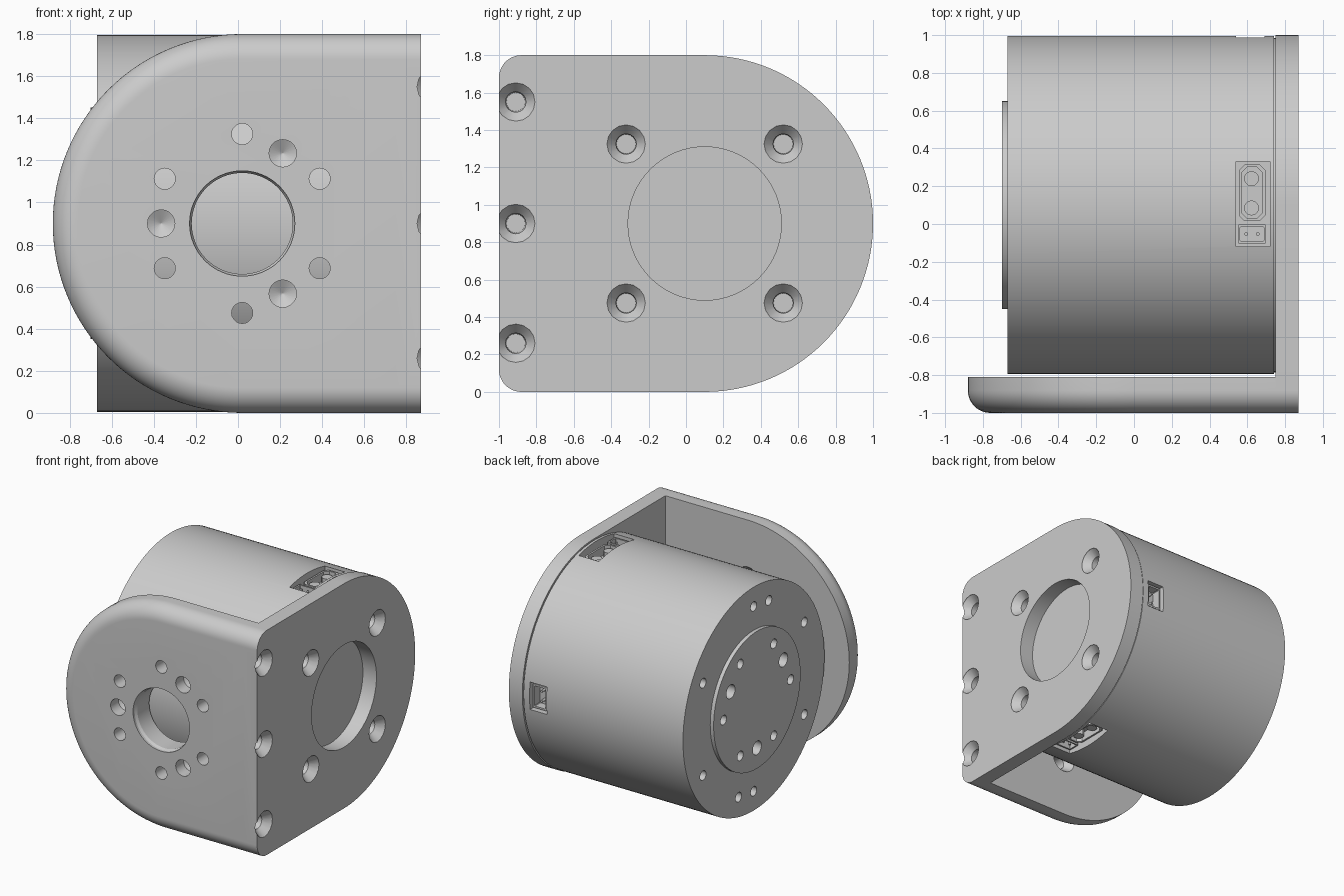
import bpy, bmesh, math
from math import sin, cos, pi, radians

cube = bpy.data.objects.get("Cube")
if cube:
    bpy.data.objects.remove(cube)

MID = 0.9      # height of every main axis
AXIS_Y = 0.1   # motor axis
HUB_X = 0.02   # front plate axis


def material(name, value):
    m = bpy.data.materials.new(name)
    m.use_nodes = True
    colour = (value, value, value, 1)
    m.diffuse_color = colour
    m.node_tree.nodes["Principled BSDF"].inputs["Base Color"].default_value = colour
    return m


GREY = material("light grey metal", 0.6)


def loft(bm, rings):
    """Closed solid skinned through rings of equal point count."""
    rows = [[bm.verts.new(p) for p in ring] for ring in rings]
    n = len(rows[0])
    for a, b in zip(rows, rows[1:]):
        for i in range(n):
            j = (i + 1) % n
            bm.faces.new((a[i], a[j], b[j], b[i]))
    bm.faces.new(rows[0])
    bm.faces.new(rows[-1][::-1])


def lathe(bm, axis, centre, profile, sides):
    """Turned solid: profile holds (position along axis, radius)."""
    u, v = centre
    rings = []
    for d, r in profile:
        ring = []
        for k in range(sides):
            t = 2 * pi * k / sides
            p = [u + r * cos(t), v + r * sin(t)]
            p.insert("xyz".index(axis), d)
            ring.append(p)
        rings.append(ring)
    loft(bm, rings)


def box(bm, x, y, z):
    loft(bm, [[(x[0], y[0], h), (x[1], y[0], h), (x[1], y[1], h), (x[0], y[1], h)] for h in z])


def polar(u, v, r, degrees):
    return u + r * cos(radians(degrees)), v + r * sin(radians(degrees))


def finish(name, bm, cutter=None):
    bmesh.ops.recalc_face_normals(bm, faces=bm.faces)
    mesh = bpy.data.meshes.new(name)
    bm.to_mesh(mesh)
    bm.free()
    ob = bpy.data.objects.new(name, mesh)
    bpy.context.collection.objects.link(ob)
    mesh.materials.append(GREY)
    if cutter:
        mod = ob.modifiers.new("holes", "BOOLEAN")
        mod.operation, mod.solver, mod.object = "DIFFERENCE", "EXACT", cutter
        bpy.context.view_layer.update()
        cut = bpy.data.meshes.new_from_object(
            ob.evaluated_get(bpy.context.evaluated_depsgraph_get()))
        ob.modifiers.clear()
        ob.data = cut
    ob.data.polygons.foreach_set("use_smooth", [True] * len(ob.data.polygons))
    ob.data.set_sharp_from_angle(angle=radians(25))
    return ob


def make_cutter(name, bm):
    ob = finish(name, bm)
    ob.hide_render = True
    return ob


# Countersunk holes in the side plate, three of them running into the front plate
bm = bmesh.new()
SINK = [(0.89, 0.105), (0.865, 0.102), (0.81, 0.055)]
for z in (0.26, 0.9, 1.55):
    lathe(bm, "x", (-0.91, z), SINK + [(0.45, 0.05)], 16)
for y in (-0.32, 0.52):
    for z in (0.475, 1.325):
        lathe(bm, "x", (y, z), SINK + [(0.7, 0.05)], 16)
lathe(bm, "x", (AXIS_Y, MID), [(0.92, 0.41), (0.7, 0.41)], 64)
side_cutter = make_cutter("side_hole_cutter", bm)

# Side plate: straight edges, rounded front corners and a half-round back
FILLET = 0.12
STEPS = 12


def side_outline(x):
    pts = [(x, *polar(AXIS_Y, MID, MID, -90 + 180 * k / 64)) for k in range(65)]
    for z, start in ((1.8 - FILLET, 90), (FILLET, 180)):
        pts += [(x, *polar(-1 + FILLET, z, FILLET, start + 90 * k / STEPS))
                for k in range(STEPS + 1)]
    return pts


bm = bmesh.new()
loft(bm, [side_outline(0.75), side_outline(0.87)])
finish("side_plate", bm, side_cutter)

# Holes through the front plate
bm = bmesh.new()
lathe(bm, "y", (HUB_X, MID), [(-1.05, 0.25), (-0.98, 0.25), (-0.96, 0.24), (-0.75, 0.24)], 64)
for k in range(6):
    c = polar(HUB_X, MID, 0.425, 30 + 60 * k)
    lathe(bm, "y", c, [(-1.05, 0.05), (-0.87, 0.05), (-0.81, 0.1), (-0.78, 0.1)], 20)
for k in range(3):
    c = polar(HUB_X, MID, 0.385, 60 + 120 * k)
    lathe(bm, "y", c, [(-1.05, 0.065), (-0.9, 0.065), (-0.865, 0.002)], 20)
front_cutter = make_cutter("front_hole_cutter", bm)


# Front plate: half-round end with a filleted outer rim
def front_outline(y, r):
    arc = [polar(HUB_X, MID, r, 90 + 180 * k / 64) for k in range(65)]
    return [(x, y, z) for x, z in [(0.75, MID + r)] + arc + [(0.75, MID - r)]]


rings = [front_outline(-0.81, MID)]
for k in range(STEPS + 1):
    t = pi / 2 * k / STEPS
    rings.append(front_outline(-1 + FILLET * (1 - sin(t)), MID - FILLET * (1 - cos(t))))
bm = bmesh.new()
loft(bm, rings)
front = finish("front_plate", bm, front_cutter)
# second pass for the screws that enter from the side
bm = bmesh.new()
bm.from_mesh(front.data)
bpy.data.objects.remove(front)
finish("front_plate", bm, side_cutter)

# Motor holes and connector pockets
bm = bmesh.new()
for k in range(6):
    lathe(bm, "x", polar(AXIS_Y, MID, 0.425, 60 * k), [(-0.75, 0.038), (-0.55, 0.038)], 20)
for k in range(3):
    lathe(bm, "x", polar(AXIS_Y, MID, 0.385, 30 + 120 * k), [(-0.75, 0.055), (-0.55, 0.055)], 20)
for a in [30 + 60 * k for k in range(6)] + [105, 285]:
    lathe(bm, "x", polar(AXIS_Y, MID, 0.74, a), [(-0.75, 0.038), (-0.55, 0.038)], 20)
box(bm, (0.54, 0.72), (-0.12, 0.33), (1.66, 1.9))
box(bm, (0.54, 0.72), (-0.12, 0.33), (-0.1, 0.14))
box(bm, (0.54, 0.69), (0.87, 1.1), (0.79, 1.01))
motor_cutter = make_cutter("motor_cutter", bm)

# Motor body with raised output disc and a thin seam beside the plate
bm = bmesh.new()
lathe(bm, "x", (AXIS_Y, MID),
      [(-0.7, 0.55), (-0.67, 0.55), (-0.67, 0.895), (0.742, 0.895), (0.742, 0.885), (0.75, 0.885)], 128)
finish("motor_body", bm, motor_cutter)


# Connectors: open cups holding pins
def cup(bm, place, c, half, depth, wall, chamfer):
    def ring(inset, h):
        a, b = half[0] - inset, half[1] - inset
        q = chamfer
        pts = [(a, b - q), (a - q, b), (q - a, b), (-a, b - q),
               (-a, q - b), (q - a, -b), (a - q, -b), (a, q - b)]
        return [place(c[0] + u, c[1] + v, h) for u, v in pts]
    low, top, floor = depth
    loft(bm, [ring(0, low), ring(0, top), ring(wall, top), ring(wall, floor)])


def pin(bm, place, c, r, low, top):
    loft(bm, [[place(*polar(*c, r, 30 * k), h) for k in range(12)] for h in (low, top)])


def upper(x, y, z):
    return x, y, z


def lower(x, y, z):
    return x, y, 2 * MID - z


def rear(x, y, z):
    return x, z, y


for side, place in (("top", upper), ("bottom", lower)):
    bm = bmesh.new()
    cup(bm, place, (0.625, 0.165), (0.07, 0.15), (1.65, 1.75, 1.68), 0.014, 0.03)
    for y in (0.085, 0.24):
        pin(bm, place, (0.622, y), 0.04, 1.67, 1.735)
    finish(side + "_power_socket", bm)
    bm = bmesh.new()
    cup(bm, place, (0.625, -0.053), (0.075, 0.05), (1.65, 1.75, 1.69), 0.012, 0.004)
    for x in (0.595, 0.655):
        pin(bm, place, (x, -0.053), 0.01, 1.67, 1.74)
    finish(side + "_signal_socket", bm)

bm = bmesh.new()
cup(bm, rear, (0.615, MID), (0.062, 0.095), (0.86, 0.97, 0.9), 0.014, 0.004)
for z in (0.86, 0.94):
    pin(bm, rear, (0.615, z), 0.01, 0.88, 0.95)
finish("rear_signal_socket", bm)

# Remove the helpers now that the cuts are baked in
for ob in (side_cutter, front_cutter, motor_cutter):
    bpy.data.objects.remove(ob)
